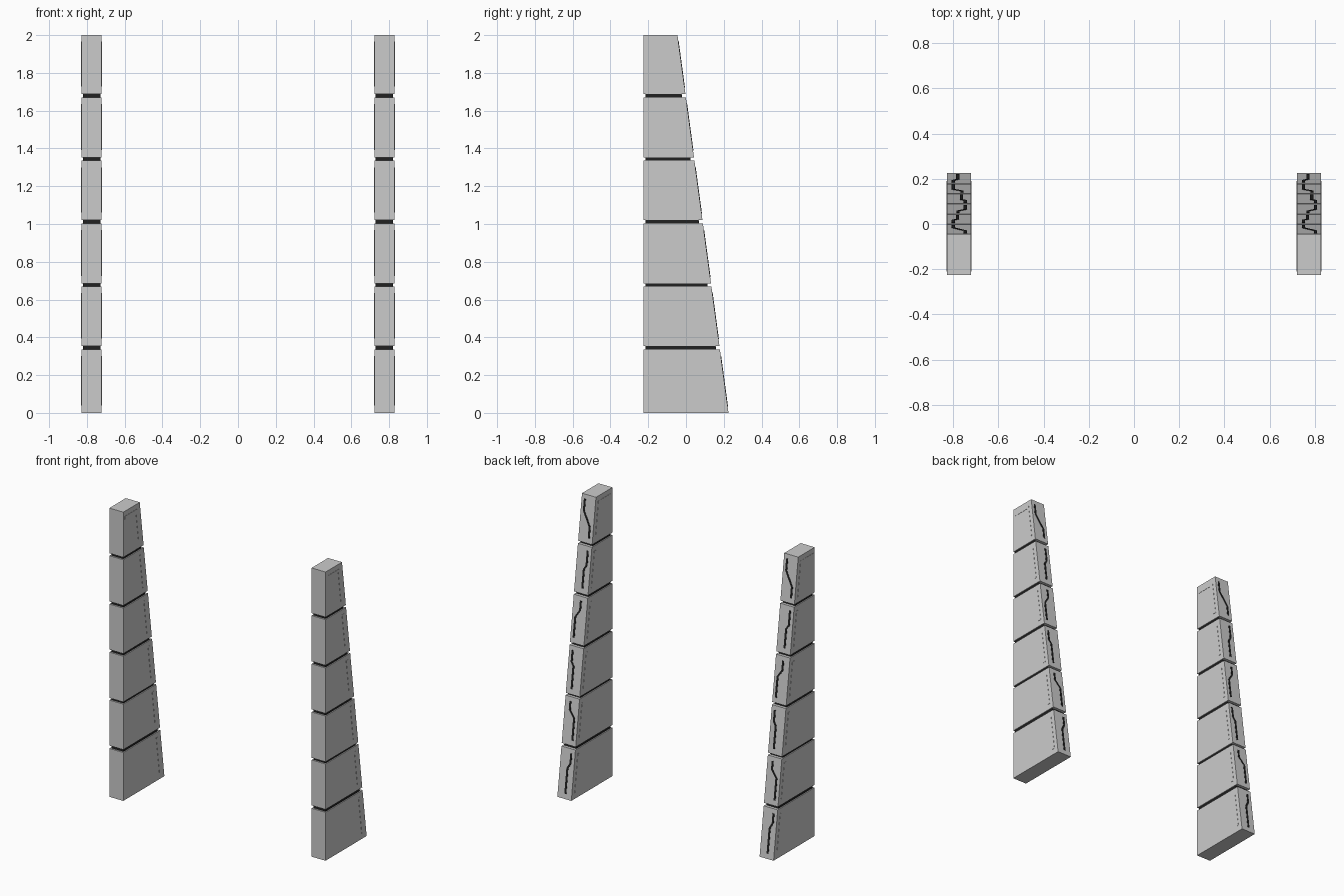
import bpy, bmesh

if "Cube" in bpy.data.objects:
    bpy.data.objects.remove(bpy.data.objects["Cube"])

CX, W = 0.775, 0.107          # pillar centre and width
FRONT = -0.225
SEGS = [(0, .335), (.355, .67), (.685, 1.002), (1.02, 1.335), (1.353, 1.67), (1.687, 2.0)]
# crack: x at bottom, x at top, jog start and end as a fraction of its height
CRACKS = [(-.005, -.025, .62, .76), (-.025, .013, .58, .78), (.012, .028, .6, .7),
          (.028, -.004, .55, .75), (-.007, -.025, .5, .62), (-.025, .028, .3, .68)]

dark = bpy.data.materials.new("dark")
dark.diffuse_color = (0.015, 0.015, 0.015, 1)
dark.use_nodes = True
dark.node_tree.nodes["Principled BSDF"].inputs["Base Color"].default_value = dark.diffuse_color


def back(z):
    return 0.225 - 0.135 * z


def make(name, bm, mat=None):
    bmesh.ops.recalc_face_normals(bm, faces=bm.faces)
    me = bpy.data.meshes.new(name)
    bm.to_mesh(me)
    bm.free()
    ob = bpy.data.objects.new(name, me)
    bpy.context.collection.objects.link(ob)
    if mat:
        me.materials.append(mat)
    return ob


def loft(bm, a, b):
    """Solid between two matching polygons."""
    a = [bm.verts.new(p) for p in a]
    b = [bm.verts.new(p) for p in b]
    bm.faces.new(a)
    bm.faces.new(b[::-1])
    for i in range(len(a)):
        j = (i + 1) % len(a)
        bm.faces.new((a[i], a[j], b[j], b[i]))


def prism(name, x0, x1, yz, mat=None):
    bm = bmesh.new()
    loft(bm, [(x0, y, z) for y, z in yz], [(x1, y, z) for y, z in yz])
    return make(name, bm, mat)


for side, cx in (("left", -CX), ("right", CX)):
    x0, x1 = cx - W / 2, cx + W / 2
    for i, (z0, z1) in enumerate(SEGS):
        # tapered stone block
        prism(f"{side}_block_{i+1}", x0, x1,
              [(FRONT, z0), (back(z0), z0), (back(z1), z1), (FRONT, z1)])

        # dark recessed seam above the block
        if i < 5:
            zt = SEGS[i + 1][0]
            prism(f"{side}_seam_{i+1}", x0 + .007, x1 - .007,
                  [(FRONT + .011, z1), (back(z1) - .02, z1),
                   (back(zt) - .02, zt), (FRONT + .011, zt)], dark)

        # thin trim on both side faces, parallel to the sloped edge
        a, b = z0 + .04, z1 - .035
        o, n = .03, .05
        trim = [(back(a) - n, a), (back(a) - o, a), (back(b) - o, b)]
        if i == 5:   # top block trim turns along the top
            trim += [(FRONT + .015, b), (FRONT + .015, b - .02), (back(b - .02) - n, b - .02)]
        else:
            trim += [(back(b) - n, b)]
        prism(f"{side}_trim_{i+1}", x0 - .0015, x1 + .0015, trim)

        # jagged dark line on the sloped back face
        xa, xb, f0, f1 = CRACKS[i]
        a, b = z0 + .035, z1 - .03
        path = [(xa, a), (xa, a + f0 * (b - a)), (xb, a + f1 * (b - a)), (xb, b)]
        outline = ([(cx + x - .007, z) for x, z in path] +
                   [(cx + x + .007, z) for x, z in path[::-1]])
        bm = bmesh.new()
        loft(bm, [(x, back(z) + .002, z) for x, z in outline],
             [(x, back(z) - .006, z) for x, z in outline])
        make(f"{side}_crack_{i+1}", bm, dark)
